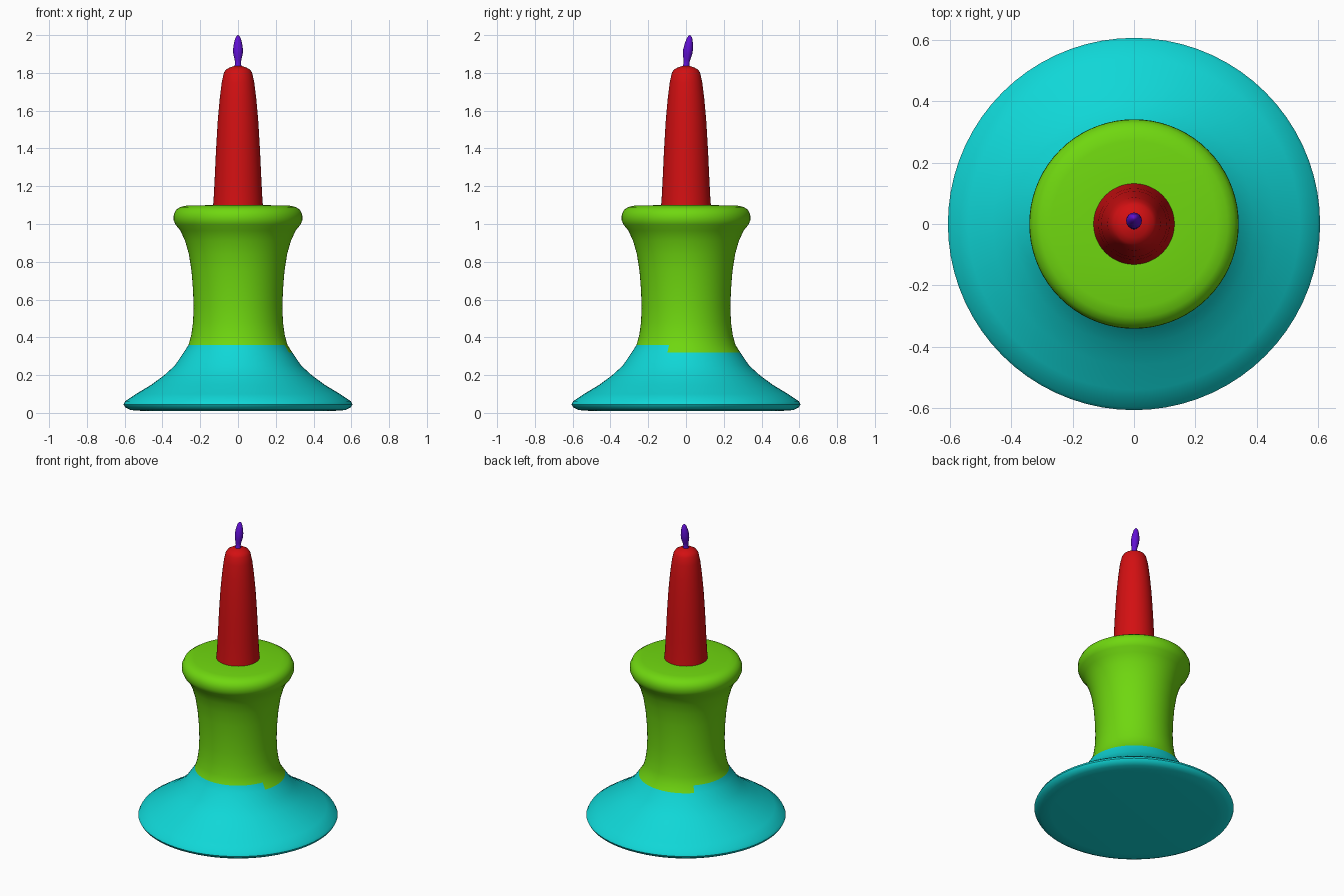
import bpy, bmesh, math

cube = bpy.data.objects.get("Cube")
if cube:
    bpy.data.objects.remove(cube, do_unlink=True)


def material(name, rgb):
    m = bpy.data.materials.new(name)
    m.use_nodes = True
    m.diffuse_color = (*rgb, 1)
    m.node_tree.nodes["Principled BSDF"].inputs["Base Color"].default_value = (*rgb, 1)
    return m


cyan = material("cyan", (0.005, 0.68, 0.68))
green = material("green", (0.16, 0.68, 0.005))
red = material("red", (0.65, 0.005, 0.006))
purple = material("purple", (0.12, 0.005, 0.65))


def lathe(name, profile, mats, segments=72, rule=None, lean=None, angle=50):
    """Spin a (radius, height) profile round z; radius 0 makes a pole."""
    bm = bmesh.new()
    rings = []
    for r, z in profile:
        y = lean(z) if lean else 0
        count = segments if r else 1
        rings.append([bm.verts.new((r * math.cos(math.tau * i / segments),
                                    r * math.sin(math.tau * i / segments) + y, z))
                      for i in range(count)])
    for a, b in zip(rings, rings[1:]):
        for i in range(segments):
            j = (i + 1) % segments
            corners = [a[i % len(a)], a[j % len(a)], b[j % len(b)], b[i % len(b)]]
            face = bm.faces.new(list(dict.fromkeys(corners)))
            if rule:
                face.material_index = rule(face.calc_center_median())
    mesh = bpy.data.meshes.new(name)
    bm.to_mesh(mesh)
    bm.free()
    for m in mats:
        mesh.materials.append(m)
    obj = bpy.data.objects.new(name, mesh)
    bpy.context.collection.objects.link(obj)
    bpy.ops.object.select_all(action='DESELECT')
    obj.select_set(True)
    bpy.context.view_layer.objects.active = obj
    bpy.ops.object.shade_smooth_by_angle(angle=math.radians(angle))
    return obj


# Holder: the cyan foot rises a little higher on the front and right
def holder_colour(c):
    edge = 0.36 if c.y < -0.1 or c.x < -0.2 else 0.32
    return 0 if c.z < edge else 1


lathe("holder", [
    (0, 0.01), (0.5, 0.01), (0.57, 0.015), (0.598, 0.03), (0.606, 0.045),
    (0.597, 0.062), (0.54, 0.1), (0.46, 0.148), (0.39, 0.2), (0.335, 0.25),
    (0.287, 0.32), (0.262, 0.36), (0.248, 0.41), (0.238, 0.48), (0.235, 0.56),
    (0.238, 0.65), (0.246, 0.75), (0.26, 0.84), (0.28, 0.91), (0.305, 0.965),
    (0.33, 0.995), (0.341, 1.02), (0.34, 1.05), (0.328, 1.075), (0.305, 1.09),
    (0.27, 1.098), (0.12, 1.1)], [cyan, green], rule=holder_colour)

# Candle
lathe("candle", [
    (0.132, 1.095), (0.128, 1.15), (0.123, 1.25), (0.116, 1.4), (0.107, 1.55),
    (0.097, 1.66), (0.086, 1.75), (0.075, 1.8), (0.064, 1.817), (0.045, 1.828),
    (0.02, 1.836), (0, 1.838)], [red], segments=48)

# Wick and flame, leaning slightly back
lathe("flame", [
    (0.02, 1.83), (0.015, 1.85), (0.018, 1.87), (0.025, 1.9), (0.026, 1.925),
    (0.022, 1.955), (0.014, 1.985), (0.006, 1.997), (0, 2.0)], [purple],
    segments=16, lean=lambda z: (z - 1.83) * 0.12)
